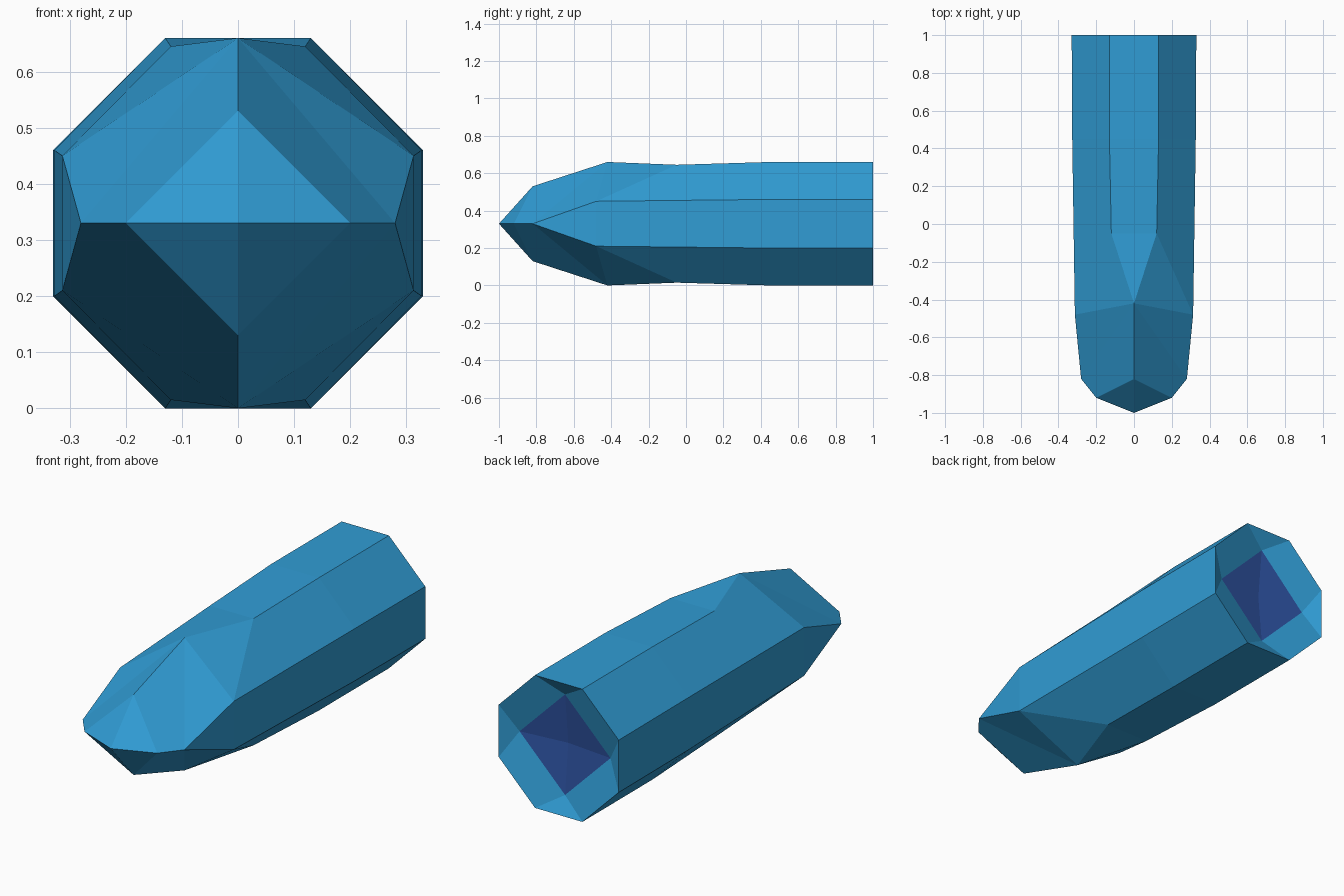
import bpy, bmesh
from mathutils import Vector

if "Cube" in bpy.data.objects:
    bpy.data.objects.remove(bpy.data.objects["Cube"])

MID = 0.33          # height of the long axis


def material(name, rgb):
    m = bpy.data.materials.new(name)
    m.diffuse_color = (*rgb, 1)
    m.use_nodes = True
    m.node_tree.nodes["Principled BSDF"].inputs["Base Color"].default_value = m.diffuse_color
    return m


blue = material("sky_blue", (0.030, 0.335, 0.665))
indigo = material("indigo", (0.028, 0.088, 0.37))

# One quarter of the octagonal bolt: (x, y, height above the axis)
P = {
    "tip": (0, -1, 0), "nose_side": (.2, -.92, 0), "nose_top": (0, -.82, .2),
    "cheek": (.28, -.82, 0), "ridge": (0, -.42, .33),
    "neck_hi": (.12, -.05, .315), "neck_hi0": (0, -.05, .315),
    "neck_lo": (.313, -.48, .12), "neck_lo0": (.313, -.48, 0),
    "mid_hi": (.13, .45, .33), "mid_hi0": (0, .45, .33),
    "mid_lo": (.327, .45, .13), "mid_lo0": (.327, .45, 0),
    "end_hi": (.13, 1, .33), "end_hi0": (0, 1, .33),
    "end_lo": (.33, 1, .13), "end_lo0": (.33, 1, 0),
    "rim_top": (0, .95, .25), "rim_side": (.25, .95, 0), "pit": (0, .925, 0),
}
FACES = [
    # nose
    "tip nose_side nose_top", "nose_top nose_side cheek ridge",
    "ridge cheek neck_lo", "cheek neck_lo0 neck_lo",
    "ridge neck_lo neck_hi", "ridge neck_hi neck_hi0",
    # body
    "neck_hi0 neck_hi mid_hi mid_hi0", "neck_hi neck_lo mid_lo mid_hi",
    "neck_lo neck_lo0 mid_lo0 mid_lo",
    "mid_hi0 mid_hi end_hi end_hi0", "mid_hi mid_lo end_lo end_hi",
    "mid_lo mid_lo0 end_lo0 end_lo",
    # recessed back and its diamond
    "end_hi0 end_hi rim_top", "end_hi end_lo rim_side rim_top",
    "end_lo end_lo0 rim_side", "rim_top rim_side pit",
]

# Mirror the quarter over both axis planes and weld it shut
bm = bmesh.new()
for sx in (1, -1):
    for sz in (1, -1):
        v = {k: bm.verts.new((sx * x, y, MID + sz * z)) for k, (x, y, z) in P.items()}
        for f in FACES:
            face = bm.faces.new([v[k] for k in f.split()])
            # only the inner diamond at the back is indigo
            face.material_index = 1 if "pit" in f.split() else 0
bmesh.ops.remove_doubles(bm, verts=bm.verts, dist=1e-4)
bmesh.ops.recalc_face_normals(bm, faces=bm.faces)

me = bpy.data.meshes.new("octagonal_bolt")
bm.to_mesh(me)
bm.free()
me.materials.append(blue)
me.materials.append(indigo)
ob = bpy.data.objects.new("octagonal_bolt", me)
bpy.context.collection.objects.link(ob)
